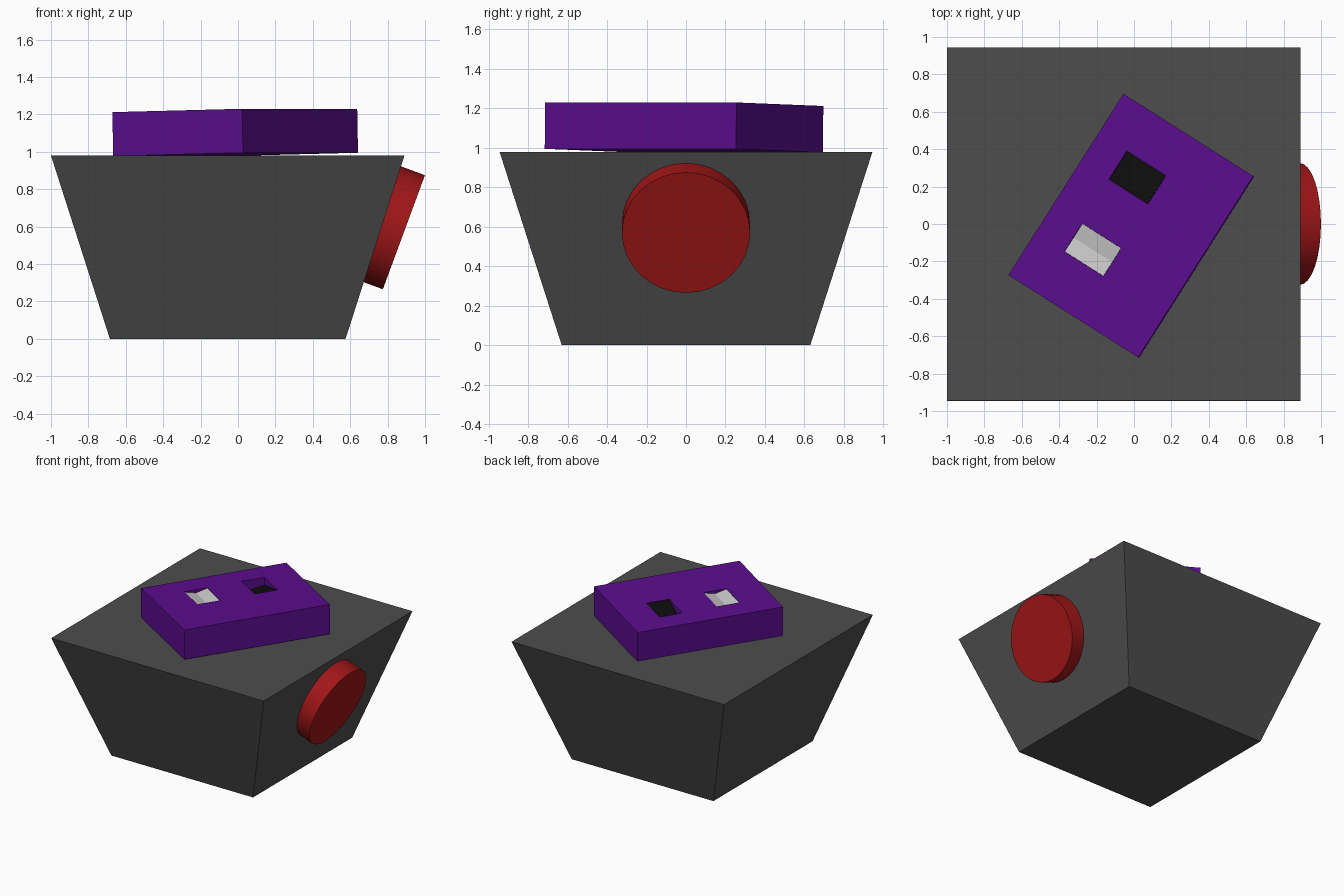
import bpy, bmesh
from math import radians, atan2, pi
from mathutils import Matrix, Vector

if "Cube" in bpy.data.objects:
    bpy.data.objects.remove(bpy.data.objects["Cube"])


def paint(obj, name, rgb):
    mat = bpy.data.materials.new(name)
    mat.diffuse_color = (*rgb, 1)
    mat.use_nodes = True
    mat.node_tree.nodes["Principled BSDF"].inputs["Base Color"].default_value = mat.diffuse_color
    obj.data.materials.append(mat)


def new_object(name, bm, matrix=None):
    bmesh.ops.recalc_face_normals(bm, faces=bm.faces)
    me = bpy.data.meshes.new(name)
    bm.to_mesh(me)
    bm.free()
    obj = bpy.data.objects.new(name, me)
    bpy.context.collection.objects.link(obj)
    if matrix is not None:
        obj.matrix_world = matrix
    return obj


def loft(rings):
    """Closed solid through rings of equal point count."""
    bm = bmesh.new()
    vs = [[bm.verts.new(p) for p in r] for r in rings]
    n = len(rings[0])
    for a, b in zip(vs, vs[1:]):
        for i in range(n):
            j = (i + 1) % n
            bm.faces.new((a[i], a[j], b[j], b[i]))
    bm.faces.new(vs[0])
    bm.faces.new(vs[-1])
    return bm


def rect(cx, cy, hx, hy, z):
    return [(cx + sx * hx, cy + sy * hy, z)
            for sx, sy in ((-1, -1), (1, -1), (1, 1), (-1, 1))]


# Tapered body
body = new_object("body", loft([rect(-0.055, 0, 0.63, 0.63, 0),
                                rect(-0.055, 0, 0.945, 0.945, 0.98)]))
paint(body, "dark_grey", (0.075, 0.075, 0.075))

# Round side button, tilted with the right wall
axis = Vector((0.938, 0, -0.346)).normalized()
depth = 0.14
bm = bmesh.new()
bmesh.ops.create_cone(bm, cap_ends=True, segments=32, radius1=0.325,
                      radius2=0.325, depth=depth)
spot = Vector((0.887, 0, 0.57)) - axis * depth / 2
button = new_object("side_button", bm, Matrix.Translation(spot)
                    @ Matrix.Rotation(atan2(axis.x, axis.z), 4, 'Y'))
paint(button, "red", (0.36, 0.008, 0.009))
bpy.context.view_layer.objects.active = button
button.select_set(True)
bpy.ops.object.shade_smooth_by_angle(angle=radians(30))

# Slightly tilted panel on top
T = 0.1175
frame = (Matrix.Translation((-0.015, -0.01, 1.1035))
         @ Matrix.Rotation(radians(-32.4), 4, 'Z')
         @ Matrix.Rotation(radians(-1.25), 4, 'Y'))
panel = new_object("top_panel", loft([rect(0, 0, 0.411, 0.574, -T),
                                      rect(0, 0, 0.411, 0.574, T)]), frame)
paint(panel, "purple", (0.105, 0.004, 0.27))

# Two rectangular pockets cut in the panel
HU, HV, FLOOR = 0.1235, 0.09, T - 0.13
pockets = {"light_switch": (-0.102, -0.218), "dark_switch": (-0.108, 0.236)}
for name, (u, v) in pockets.items():
    cutter = new_object(name + "_cutter", loft([rect(u, v, HU, HV, FLOOR),
                                                rect(u, v, HU, HV, T + 0.1)]), frame)
    cutter.hide_render = True
    cutter.hide_viewport = True
    mod = panel.modifiers.new(name, 'BOOLEAN')
    mod.object = cutter
    mod.solver = 'EXACT'


def switch(name, drops):
    """Sunken rocker; drops = [(v factor, drop at -u, drop at +u), ...]."""
    u, v = pockets[name]
    a, b = HU - 0.001, HV - 0.001
    rings = [[(u - a, v + f * b, FLOOR), (u + a, v + f * b, FLOOR),
              (u + a, v + f * b, T - hi), (u - a, v + f * b, T - lo)]
             for f, lo, hi in drops]
    return new_object(name, loft(rings), frame)


# Rocker with a shallow dip, and a slanted black rocker
light = switch("light_switch", [(-1, 0.003, 0.003), (0, 0.025, 0.025), (1, 0.003, 0.003)])
paint(light, "light_grey", (0.6, 0.6, 0.6))
dark = switch("dark_switch", [(-1, 0.09, 0.004), (1, 0.06, 0.004)])
paint(dark, "black", (0.004, 0.004, 0.004))
